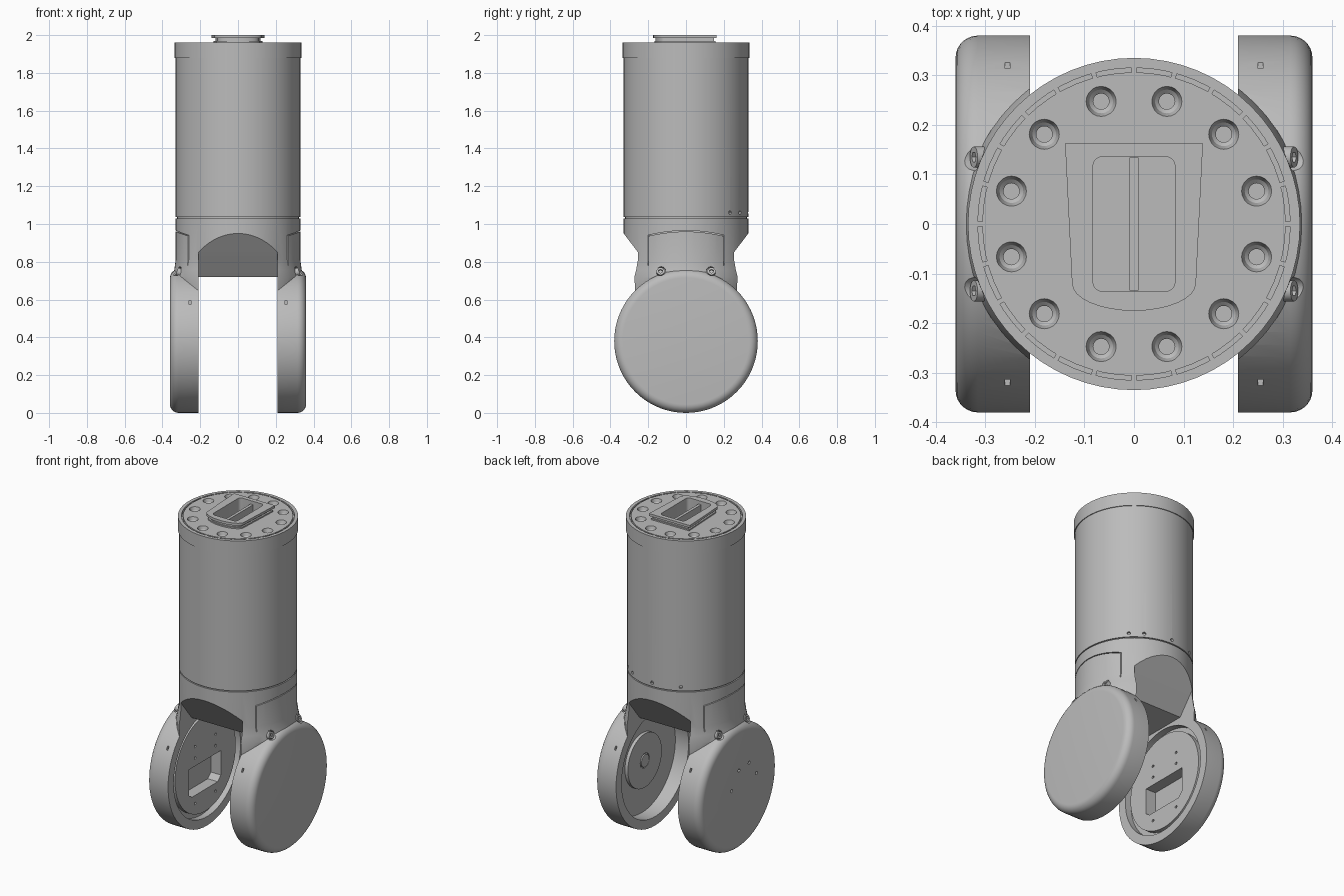
import bpy, bmesh, math
from mathutils import Vector, Matrix

if "Cube" in bpy.data.objects:
    bpy.data.objects.remove(bpy.data.objects["Cube"])

GREY = (0.5, 0.5, 0.5, 1)
mat = bpy.data.materials.new("satin grey")
mat.use_nodes = True
mat.diffuse_color = GREY
mat.node_tree.nodes["Principled BSDF"].inputs["Base Color"].default_value = GREY


def finish(name, bm):
    bmesh.ops.recalc_face_normals(bm, faces=bm.faces)
    mesh = bpy.data.meshes.new(name)
    bm.to_mesh(mesh)
    bm.free()
    mesh.materials.append(mat)
    ob = bpy.data.objects.new(name, mesh)
    bpy.context.collection.objects.link(ob)
    return ob


def lathe(name, profile, axis="Z", seg=64, center=(0, 0, 0)):
    """Spin (radius, height) points; the profile is closed by flat end caps."""
    bm = bmesh.new()
    rings = []
    for r, h in profile:
        ring = []
        for i in range(seg):
            a = math.tau * i / seg
            p = Vector((r * math.cos(a), r * math.sin(a), h))
            if axis == "X":
                p = Vector((p.z, p.x, p.y))
            ring.append(bm.verts.new(p + Vector(center)))
        rings.append(ring)
    for a, b in zip(rings, rings[1:]):
        for i in range(seg):
            j = (i + 1) % seg
            bm.faces.new((a[i], a[j], b[j], b[i]))
    bm.faces.new(rings[0])
    bm.faces.new(rings[-1])
    return finish(name, bm)


def prism(name, pts, lo, hi, axis="Z"):
    """Extrude an outline; axis X takes (y, z) points, axis Z takes (x, y)."""
    bm = bmesh.new()
    place = (lambda p, h: (h, *p)) if axis == "X" else (lambda p, h: (*p, h))
    ends = [[bm.verts.new(place(p, h)) for p in pts] for h in (lo, hi)]
    bm.faces.new(ends[0])
    bm.faces.new(ends[1])
    for i in range(len(pts)):
        j = (i + 1) % len(pts)
        bm.faces.new((ends[0][i], ends[0][j], ends[1][j], ends[1][i]))
    return finish(name, bm)


def box(name, center, size):
    bm = bmesh.new()
    bmesh.ops.create_cube(bm, size=1, matrix=Matrix.LocRotScale(Vector(center), None, Vector(size)))
    return finish(name, bm)


def rod(name, start, direction, radius, length, seg=24):
    d = Vector(direction).normalized()
    bm = bmesh.new()
    bmesh.ops.create_cone(bm, cap_ends=True, segments=seg, radius1=radius, radius2=radius, depth=length,
                          matrix=Matrix.Translation(Vector(start) + d * length / 2)
                          @ d.to_track_quat("Z", "Y").to_matrix().to_4x4())
    return finish(name, bm)


def boolean(ob, tools, operation="DIFFERENCE"):
    bpy.context.view_layer.objects.active = ob
    for tool in tools:
        mod = ob.modifiers.new("cut", "BOOLEAN")
        mod.operation, mod.solver, mod.object = operation, "EXACT", tool
        bpy.ops.object.modifier_apply(modifier=mod.name)
        bpy.data.objects.remove(tool)


def rounded_rect(w, h, r, cx=0, cy=0):
    return [(cx + sx * (w - r) + r * math.cos(a), cy + sy * (h - r) + r * math.sin(a))
            for k, (sx, sy) in enumerate(((1, 1), (-1, 1), (-1, -1), (1, -1)))
            for a in [math.radians(90 * k + 22.5 * n) for n in range(5)]]


AXLE = (0, 0, 0.38)

# Yoke: round collar with flared neck, fused to two rounded discs
yoke = lathe("yoke", [(0.33, 0.5), (0.34, 0.62), (0.345, 0.72), (0.337, 0.76),
                      (0.33, 0.81), (0.33, 1.03)])
corner = [(0.335 + 0.045 * math.cos(a), 0.315 + 0.045 * math.sin(a))
          for a in [math.radians(90 * n / 7) for n in range(8)]]
for s in (1, -1):
    disc = lathe("disc", [(r, s * h) for r, h in [(0.38, 0.15)] + corner], "X", 72, AXLE)
    boolean(yoke, [disc], "UNION")

# Fork gap with sloped front and back mouths
roof = [(0.5, 1.174), (0.254, 0.85), (0.15, 0.72)]
gap = roof + [(-y, z) for y, z in reversed(roof)] + [(-0.5, -0.2), (0.5, -0.2)]
boolean(yoke, [prism("gap", gap, -0.21, 0.21, "X")])

# Disc pockets: deep on the left, shallow on the right
boolean(yoke, [lathe("left_pocket", [(0.325, 0.18), (0.325, 0.30)], "X", 72, AXLE),
               lathe("right_pocket", [(0.325, -0.18), (0.325, -0.25)], "X", 72, AXLE)])

# Seam lines around the shoulder pads, screw scoops and pin slots
ys = [-0.2 + 0.4 * n / 10 for n in range(11)]
arc = [(y, 0.965 - 0.6 * y * y) for y in ys]
seam = arc + [(y, z - 0.005) for y, z in reversed(arc)]
cuts = []
for s in (1, -1):
    cuts.append(prism("seam", seam, *sorted((s * 0.255, s * 0.4)), "X"))
    for t in (1, -1):
        cuts.append(box("seam_side", (s * 0.3, t * 0.2, 0.86), (0.09, 0.004, 0.16)))
        cuts.append(rod("scoop", (s * 0.31, t * 0.135, 0.745), (s, 0, 0.4), 0.028, 0.2))
        cuts.append(box("pin_slot", (s * 0.255, t * 0.33, 0.585), (0.01, 0.06, 0.02)))
# Four pin holes on the right disc face
for y, z in ((0.07, 0.39), (0, 0.49), (-0.1, 0.5), (-0.17, 0.41)):
    cuts.append(rod("pin_hole", (-0.34, y, z), (-1, 0, 0), 0.01, 0.1, 12))
boolean(yoke, cuts)

# Shoulder screws
screws = []
for s in (1, -1):
    for t in (1, -1):
        screw = rod("shoulder_screw", (s * 0.3, t * 0.135, 0.741), (s, 0, 0.4), 0.021, 0.025)
        boolean(screw, [rod("socket", (s * 0.312, t * 0.135, 0.746), (s, 0, 0.4), 0.011, 0.05, 6)])
        screws.append(screw)

# Right inner cover plate with window and small screw holes
cover = lathe("right_cover_plate", [(0.295, -0.255), (0.295, -0.222)], "X", 72, AXLE)
window = [(-0.16, 0.24), (-0.13, 0.22), (0.12, 0.22), (0.15, 0.25), (0.15, 0.4), (-0.16, 0.4)]
boolean(cover, [prism("window", window, -0.3, -0.2, "X")]
        + [rod("hole", (-0.235, y, z), (1, 0, 0), 0.008, 0.1, 12)
           for y in (-0.1, 0.1) for z in (0.17, 0.45, 0.52)])
boolean(yoke, [prism("window_well", window, -0.29, -0.2, "X")])

# Left inner bearing with hub
bearing = lathe("left_bearing", [(0.165, 0.305), (0.165, 0.28)], "X", 48, AXLE)
boolean(bearing, [rod("ring", (0.285, 0, 0.38), (-1, 0, 0), 0.045, 0.1)])
hub = lathe("left_hub", [(0.038, 0.305), (0.038, 0.277)], "X", 24, AXLE)

# Main tube with seam groove, top collar and recessed rim
tube = lathe("tube", [(0.322, 1.025), (0.322, 1.037), (0.33, 1.037), (0.33, 1.88), (0.335, 1.88),
                      (0.335, 1.962), (0.315, 1.962), (0.315, 1.945), (0.306, 1.945), (0.306, 1.962)])

# Twelve countersunk bolt holes
cuts = []
for k in range(12):
    a = math.radians(15 + 30 * k)
    c = (0.256 * math.cos(a), 0.256 * math.sin(a), 0)
    cuts.append(lathe("bolt_hole", [(0.016, 1.88), (0.016, 1.935), (0.024, 1.942), (0.031, 1.964),
                                    (0.031, 1.98)], "Z", 20, c))
# Small holes near the base at the back
for deg in (45, 60, 90, 120):
    a = math.radians(deg)
    d = Vector((math.cos(a), math.sin(a), 0))
    cuts.append(rod("base_hole", d * 0.315 + Vector((0, 0, 1.06)), d, 0.01, 0.05, 12))
pocket = rounded_rect(0.083, 0.136, 0.02)
cuts.append(prism("pocket", pocket, 1.72, 2.1))
boolean(tube, cuts)

# Nubs bridging the rim groove
bm = bmesh.new()
for k in range(24):
    m = Matrix.Rotation(math.tau * k / 24, 4, "Z") @ Matrix.Translation((0.31, 0, 1.952))
    bmesh.ops.create_cube(bm, size=1, matrix=m @ Matrix.Diagonal((0.012, 0.01, 0.018, 1)))
nubs = finish("rim_nubs", bm)

# Connector flange: tapered outline with a bowed front, grooved around its edge
bow = [(0.125 * math.cos(a), -0.12 - 0.055 * math.sin(a))
       for a in [math.pi * n / 16 for n in range(17)]]
outline = [(-0.139, 0.162), (0.139, 0.162)] + bow
flange = prism("connector_flange", outline, 1.985, 2.0)
neck = prism("connector_neck", [(x * 0.86, y * 0.92) for x, y in outline], 1.95, 1.986)
base = prism("connector_base", [(x * 0.94, y * 0.96) for x, y in outline], 1.95, 1.97)
for part in (flange, neck, base):
    boolean(part, [prism("opening", pocket, 1.9, 2.1)])
rib = box("connector_rib", (0, 0, 1.85), (0.018, 0.268, 0.26))

# Smooth shading with sharp edges kept
parts = [yoke, cover, bearing, hub, tube, nubs, flange, neck, base, rib] + screws
for ob in parts:
    bpy.ops.object.select_all(action="DESELECT")
    ob.select_set(True)
    bpy.context.view_layer.objects.active = ob
    bpy.ops.object.shade_smooth_by_angle(angle=math.radians(30))
